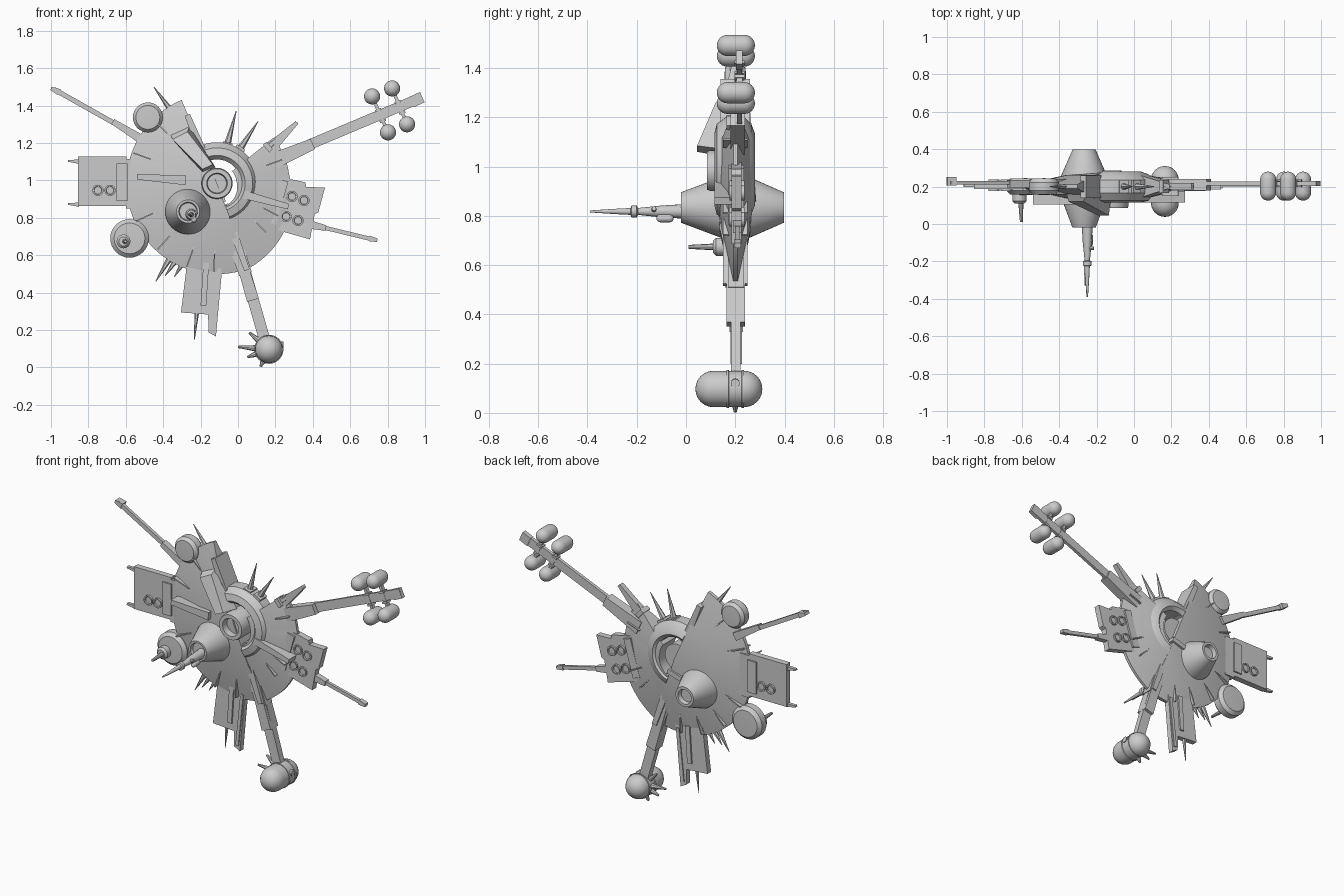
import bpy, bmesh, math
from mathutils import Vector

if "Cube" in bpy.data.objects:
    bpy.data.objects.remove(bpy.data.objects["Cube"])

HUB = (-0.112, 0.984)


def finish(name, bm, smooth=True):
    bmesh.ops.remove_doubles(bm, verts=bm.verts, dist=1e-5)
    bmesh.ops.recalc_face_normals(bm, faces=bm.faces)
    me = bpy.data.meshes.new(name)
    bm.to_mesh(me)
    bm.free()
    ob = bpy.data.objects.new(name, me)
    bpy.context.collection.objects.link(ob)
    if smooth:
        bpy.ops.object.select_all(action='DESELECT')
        bpy.context.view_layer.objects.active = ob
        ob.select_set(True)
        bpy.ops.object.shade_smooth_by_angle(angle=math.radians(30))
    return ob


def plate(name, pts, y0, y1):
    """Polygon in the x-z plane, extruded from y0 to y1."""
    bm = bmesh.new()
    f = bm.faces.new([bm.verts.new((x, y0, z)) for x, z in pts])
    new = bmesh.ops.extrude_face_region(bm, geom=[f])['geom']
    bmesh.ops.translate(bm, vec=(0, y1 - y0, 0), verts=[v for v in new if isinstance(v, bmesh.types.BMVert)])
    return finish(name, bm, False)


def bar(name, a, b, w0, w1, y0, y1):
    """Tapered flat bar between two x-z points."""
    a, b = Vector(a), Vector(b)
    d = (b - a).normalized()
    n = Vector((-d.y, d.x)) / 2
    return plate(name, [a + n * w0, b + n * w1, b - n * w1, a - n * w0], y0, y1)


def lathe(name, c, prof, a0=0, a1=360, seg=32, grow=lambda t: 1):
    """Spin a (radius, y) profile around a y axis through c; a sector gets end caps."""
    full = a1 - a0 >= 360
    bm = bmesh.new()
    rows = []
    for i in range(seg + (not full)):
        t = i / seg
        a = math.radians(a0 + (a1 - a0) * t)
        rows.append([bm.verts.new((c[0] + r * grow(t) * math.cos(a), y, c[1] + r * grow(t) * math.sin(a)))
                     for r, y in prof])
    n = len(prof)
    axis = prof[0][0] == 0 and prof[-1][0] == 0
    for i in range(seg):
        p, q = rows[i], rows[(i + 1) % len(rows)]
        for j in range(n - 1 if axis else n):
            k = (j + 1) % n
            bm.faces.new((p[j], p[k], q[k], q[j]))
    if not full:
        bm.faces.new(rows[0])
        bm.faces.new(rows[-1])
    return finish(name, bm)


def capsule(name, c, r, y0, y1):
    arc = [math.radians(15 * i) for i in range(7)]
    prof = [(r * math.sin(a), y0 + r - r * math.cos(a)) for a in arc]
    prof += [(r * math.cos(a), y1 - r + r * math.sin(a)) for a in arc]
    prof[0], prof[-1] = (0, y0), (0, y1)
    return lathe(name, c, prof)


def rod(name, a, b, r0, r1=0.002, seg=6):
    a, b = Vector(a), Vector(b)
    d = b - a
    bm = bmesh.new()
    bmesh.ops.create_cone(bm, cap_ends=True, segments=seg, radius1=r0, radius2=r1, depth=d.length)
    bm.transform(d.to_track_quat('Z', 'Y').to_matrix().to_4x4())
    bmesh.ops.translate(bm, vec=(a + b) / 2, verts=bm.verts)
    return finish(name, bm)


def polar(ang, r):
    a = math.radians(ang)
    return HUB[0] + r * math.cos(a), HUB[1] + r * math.sin(a)


# Main hull: solid half disc, and an open sector with the central hole
lathe("left_hull_half", HUB, [(0, .12), (.25, .137), (.485, .19), (.485, .212), (.25, .262), (0, .28)],
      113, 290, 64)
lathe("right_hull_sector", HUB, [(.13, .13), (.24, .142), (.485, .192), (.485, .21), (.24, .26), (.13, .272)],
      -70, 39, 48, lambda t: 1 - .2 * min(1, t / .7))
lathe("hole_ring", HUB, [(.128, .14), (.15, .115), (.19, .125), (.22, .165), (.22, .235), (.19, .265), (.15, .28), (.128, .26)],
      -70, 113, 48)
lathe("hub_tube", HUB, [(0, .13), (.05, .13), (.055, .085), (.078, .085), (.083, .1), (.083, .25), (0, .25)])

# Ribs along the seam and raised strips on the hull
bar("seam_rib_lower", polar(-72, .12), polar(-71, .49), .05, .03, .15, .25)
bar("seam_rib_upper", polar(116, .12), polar(113.5, .4), .05, .03, .14, .26)
bar("left_strip", (-.54, 1.02), (-.28, 1.0), .03, .05, .105, .17)
bar("right_strip", (.03, .925), (.27, .86), .045, .03, .115, .19)
bar("back_strip", (-.3, .83), (-.07, .9), .03, .03, .24, .285)
for i, ang in enumerate((135, 160, 205, 228, 250, 268)):
    bar(f"hull_rib_{i}", polar(ang, .36), polar(ang, .475), .007, .007, .158, .24)
for i, ang in enumerate((-45, -28, 20)):
    bar(f"sector_rib_{i}", polar(ang, .28), polar(ang, .37), .007, .007, .15, .25)

# Raised sloping block near the top of the seam
bm = bmesh.new()
low = [bm.verts.new((x, .16, z)) for x, z in [(-.36, 1.24), (-.26, 1.29), (-.12, 1.07), (-.19, 1.04)]]
top = [bm.verts.new((x, y, z)) for x, y, z in
       [(-.35, .12, 1.22), (-.27, .12, 1.26), (-.135, .045, 1.085), (-.19, .045, 1.06)]]
bm.faces.new(low)
bm.faces.new(top)
for i in range(4):
    j = (i + 1) % 4
    bm.faces.new((low[i], low[j], top[j], top[i]))
finish("raised_block", bm, False)

# Double cone reactor with long probe in front
CONE = (-.267, .834)
lathe("double_cone", CONE, [(0, 0), (.045, 0), (.05, -.02), (.062, -.02), (.122, .14), (.122, .26),
                            (.062, .397), (.046, .397), (.04, .37), (0, .37)], seg=40)
PROBE = (-.25, .818)
lathe("probe", PROBE, [(0, .02), (.032, .02), (.028, -.03), (.024, -.1), (.014, -.195), (.024, -.2),
                       (.024, -.222), (.014, -.225), (.01, -.3), (.004, -.39), (0, -.39)], seg=16)
capsule("probe_pod", (-.235, .79), .016, -.12, -.05)
rod("probe_side_spike", (-.262, -.2, .818), (-.262, -.33, .815), .008)
rod("probe_stub", (-.25, -.13, .82), (-.215, -.13, .83), .012, .009, 8)

# Side panels with round ports
plate("left_panel", [(-.53, .85), (-.6, .85), (-.6, .863), (-.855, .863), (-.855, 1.128), (-.595, 1.128),
                     (-.595, 1.115), (-.53, 1.115)], .188, .226)
for z in (.875, 1.105):
    bar("left_panel_prong", (-.85, z - .005), (-.91, z), .022, .01, .197, .217)
bar("left_panel_step", (-.62, 1.09), (-.62, .89), .06, .06, .178, .236)
plate("right_panel", [(.12, 1.04), (.36, .99), (.365, .965), (.465, .962), (.43, .83), (.41, .82), (.385, .685),
                      (.19, .74), (.17, .77), (.08, .78)], .185, .225)
bar("right_panel_step", (.245, 1.0), (.18, .77), .05, .05, .173, .236)
ports = [(-.749, .947), (-.684, .947), (.289, .914), (.353, .893), (.257, .807), (.321, .786)]
for i, c in enumerate(ports):
    lathe(f"port_{i}", c, [(0, .184), (.02, .184), (.022, .176), (.03, .176), (.03, .237), (.022, .237),
                           (.02, .23), (0, .23)], seg=20)

# Boom on the right panel
bar("right_boom_base", (.38, .765), (.47, .745), .045, .03, .19, .225)
bar("right_boom", (.45, .75), (.71, .687), .022, .022, .2, .218)
bar("right_boom_tip", (.7, .69), (.745, .68), .03, .02, .195, .223)

# Lower fin panel
plate("lower_panel", [(-.27, .58), (-.305, .294), (-.16, .283), (-.157, .187), (-.118, .166), (-.08, .58)], .187, .222)
bar("lower_panel_ridge", (-.17, .56), (-.185, .33), .03, .03, .177, .232)
bar("lower_panel_edge", (-.1, .53), (-.135, .2), .02, .02, .18, .228)
rod("lower_panel_spike", (-.22, .205, .3), (-.233, .205, .15), .013)

# Lower arm with capsule pod
bar("lower_arm_base", (-.04, .76), (.08, .36), .05, .065, .165, .24)
bar("lower_arm", (.03, .54), (.145, .14), .06, .06, .183, .222)
bar("lower_arm_rib", (.0, .62), (.04, .5), .075, .07, .17, .235)
POD = (.165, .097)
capsule("pod", POD, .074, .038, .31)
lathe("pod_band", POD, [(.06, .165), (.078, .165), (.078, .173), (.07, .178), (.07, .222), (.078, .227), (.078, .235), (.06, .235)])
for i, (x, z) in enumerate([(.0, .11), (.05, .055), (.12, .004), (.06, .187)]):
    d = (Vector((x, z)) - Vector(POD)).normalized() * .06
    rod(f"pod_thruster_{i}", (POD[0] + d.x, .2, POD[1] + d.y), (x, .2, z), .018, .006, 8)
rod("pod_stub", (.22, .2, .12), (.243, .2, .12), .02, .018, 10)

# Upper right arm with four tanks
bar("upper_arm_base", (.16, 1.09), (.4, 1.195), .09, .06, .18, .24)
bar("upper_arm", (.2, 1.115), (.985, 1.445), .055, .055, .207, .227)
bar("upper_arm_tip", (.93, 1.42), (.985, 1.445), .06, .06, .203, .23)
for a, b in [((.717, 1.449), (.802, 1.257)), ((.824, 1.492), (.904, 1.3))]:
    bar("tank_strut", a, b, .018, .018, .205, .229)
    for t in (.35, .65):
        m = Vector(a).lerp(Vector(b), t)
        bar("strut_joint", m, m + (Vector(b) - Vector(a)) * .06, .035, .035, .197, .237)
    for c in (a, b):
        capsule("tank", c, .043, .125, .28)

# Upper left antenna
bar("antenna_base", (-.5, 1.21), (-.67, 1.315), .05, .03, .195, .235)
bar("antenna", (-.55, 1.243), (-.985, 1.488), .026, .026, .21, .23)
bar("antenna_tip", (-.955, 1.472), (-1.0, 1.492), .035, .018, .207, .25)

# Two round pods on the left rim
for name, c, r in [("upper_dish", (-.482, 1.337), .08), ("lower_dish", (-.58, .69), .103)]:
    lathe(name, c, [(0, .155), (r * .8, .158), (r, .178), (r, .222), (r * .8, .242), (0, .245)])
lathe("dish_knob", (-.612, .674), [(0, .11), (.025, .11), (.037, .122), (.037, .16), (0, .16)], seg=20)
rod("dish_antenna", (-.605, .12, .674), (-.602, .01, .674), .014, .008, 8)

# Spikes around the ring and rim, with small base blocks
for i, (a, b, r) in enumerate([((-.06, 1.18), (-.01, 1.37), .02), ((.005, 1.16), (.107, 1.315), .02),
                               ((.15, 1.17), (.32, 1.31), .025), ((-.37, 1.39), (-.45, 1.5), .014),
                               ((-.37, .575), (-.44, .46), .016), ((-.3, .55), (-.34, .485), .014),
                               ((-.34, .56), (-.39, .49), .014)]):
    rod(f"rim_spike_{i}", (a[0], .2, a[1]), (b[0], .2, b[1]), r)
    if i < 3:
        m = Vector(a).lerp(Vector(b), .12)
        bar(f"spike_base_{i}", a, m, .055, .05, .165, .235)
bar("arrow_fin", (.14, 1.14), (.315, 1.31), .07, .02, .185, .218)
